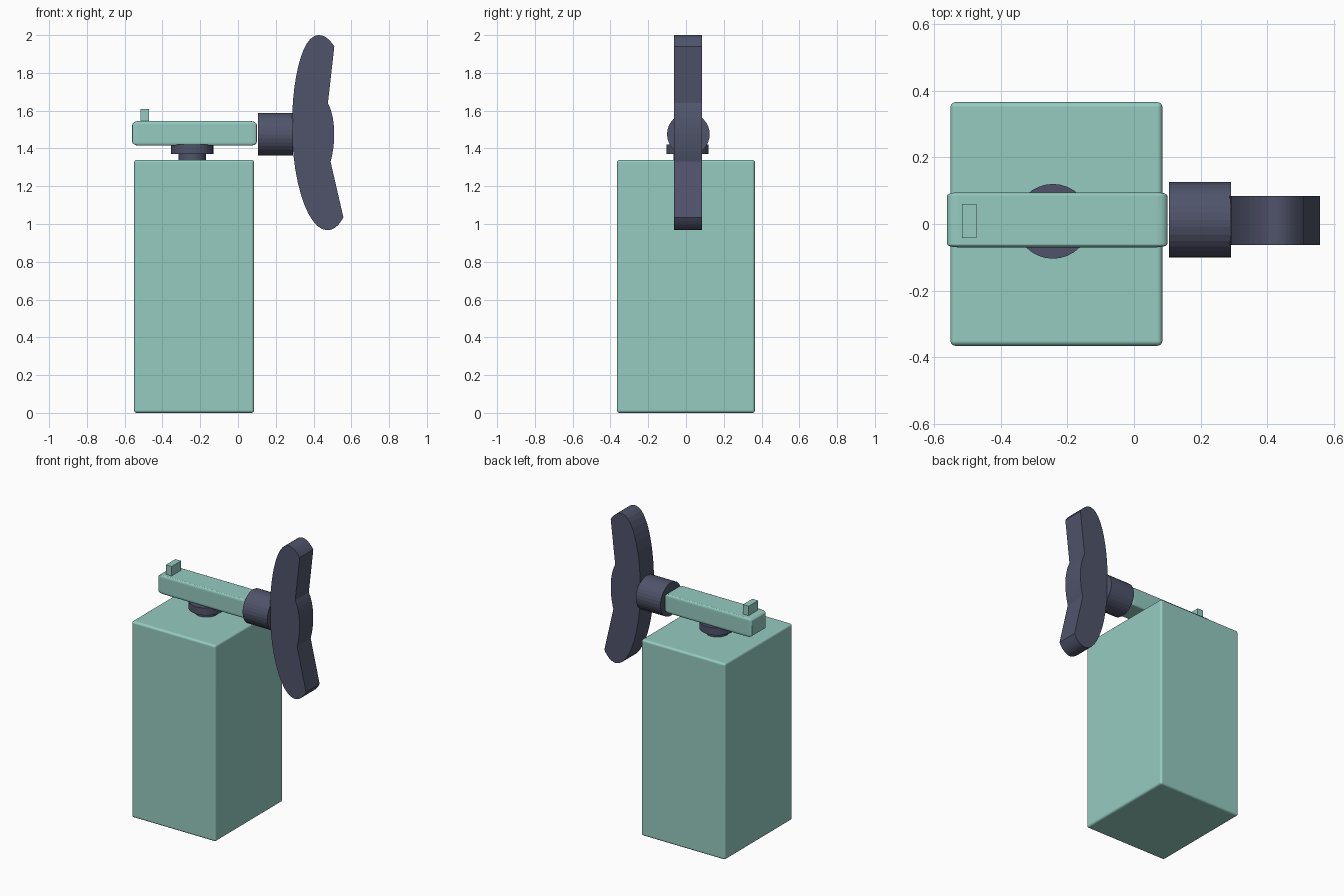
import bpy
import bmesh
from mathutils import Matrix, Vector
from mathutils.geometry import interpolate_bezier

cube = bpy.data.objects.get("Cube")
if cube:
    bpy.data.objects.remove(cube, do_unlink=True)


def material(name, rgb):
    mat = bpy.data.materials.new(name)
    mat.use_nodes = True
    color = (*rgb, 1)
    mat.diffuse_color = color
    mat.node_tree.nodes["Principled BSDF"].inputs["Base Color"].default_value = color
    return mat


MINT = material("mint_green", (0.30, 0.60, 0.53))
SLATE = material("slate_blue", (0.08, 0.088, 0.145))


def finish(name, bm, mat):
    bmesh.ops.recalc_face_normals(bm, faces=bm.faces)
    mesh = bpy.data.meshes.new(name)
    bm.to_mesh(mesh)
    bm.free()
    mesh.materials.append(mat)
    obj = bpy.data.objects.new(name, mesh)
    bpy.context.collection.objects.link(obj)
    return obj


def box(name, low, high, mat, bevel=None):
    """Box between two corners; bevel gives the rounding along each axis."""
    low, high = Vector(low), Vector(high)
    rounding = Vector(bevel or (1, 1, 1))
    size = high - low
    bm = bmesh.new()
    bmesh.ops.create_cube(bm, size=1)
    bmesh.ops.scale(bm, verts=bm.verts, vec=[s / r for s, r in zip(size, rounding)])
    if bevel:
        bmesh.ops.bevel(bm, geom=bm.edges[:], offset=1, segments=4,
                        profile=0.5, affect="EDGES")
    bmesh.ops.scale(bm, verts=bm.verts, vec=rounding)
    bmesh.ops.translate(bm, verts=bm.verts, vec=(low + high) / 2)
    obj = finish(name, bm, mat)
    if bevel:
        for face in obj.data.polygons:
            face.use_smooth = True
        obj.modifiers.new("even_shading", "WEIGHTED_NORMAL").weight = 100
    return obj


def cylinder(name, center, radius, depth, mat, axis="Z"):
    bm = bmesh.new()
    turn = Matrix.Rotation(1.5707963, 4, "Y") if axis == "X" else Matrix()
    bmesh.ops.create_cone(bm, cap_ends=True, segments=32, radius1=radius,
                          radius2=radius, depth=depth,
                          matrix=Matrix.Translation(center) @ turn)
    return finish(name, bm, mat)


# Main block, top arm and the small tab on it
box("body", (-0.55, -0.365, 0), (0.085, 0.365, 1.34), MINT, (0.015, 0.015, 0.015))
box("arm", (-0.56, -0.07, 1.415), (0.10, 0.095, 1.545), MINT, (0.035, 0.01, 0.02))
box("tab", (-0.515, -0.042, 1.53), (-0.472, 0.06, 1.61), MINT)

# Pivot under the arm
cylinder("pivot_stem", (-0.243, 0.008, 1.355), 0.073, 0.05, SLATE)
cylinder("pivot_disc", (-0.243, 0.008, 1.395), 0.112, 0.05, SLATE)

# Hub on the arm's end
cylinder("hub", (0.198, 0.0125, 1.475), 0.113, 0.186, SLATE, "X")

# Curved blade outline in x and z: start, two handles, end
CURVES = [
    ((0.51, 1.94), (0.48, 1.985), (0.455, 2.0), (0.425, 2.0)),
    ((0.425, 2.0), (0.34, 2.0), (0.286, 1.77), (0.286, 1.52)),
    ((0.286, 1.52), (0.286, 1.22), (0.37, 0.967), (0.473, 0.967)),
    ((0.473, 0.967), (0.51, 0.967), (0.54, 1.0), (0.558, 1.035)),
    ((0.49, 1.33), (0.518, 1.43), (0.518, 1.56), (0.476, 1.64)),
]
outline = []
for curve in CURVES:
    for p in interpolate_bezier(*[Vector(c) for c in curve], 12):
        if not outline or (p - outline[-1]).length > 0.0001:
            outline.append(p)

bm = bmesh.new()
face = bm.faces.new([bm.verts.new((p.x, -0.063, p.y)) for p in outline])
extruded = bmesh.ops.extrude_face_region(bm, geom=[face], use_keep_orig=True)
moved = [v for v in extruded["geom"] if isinstance(v, bmesh.types.BMVert)]
bmesh.ops.translate(bm, verts=moved, vec=(0, 0.147, 0))
finish("blade", bm, SLATE)
